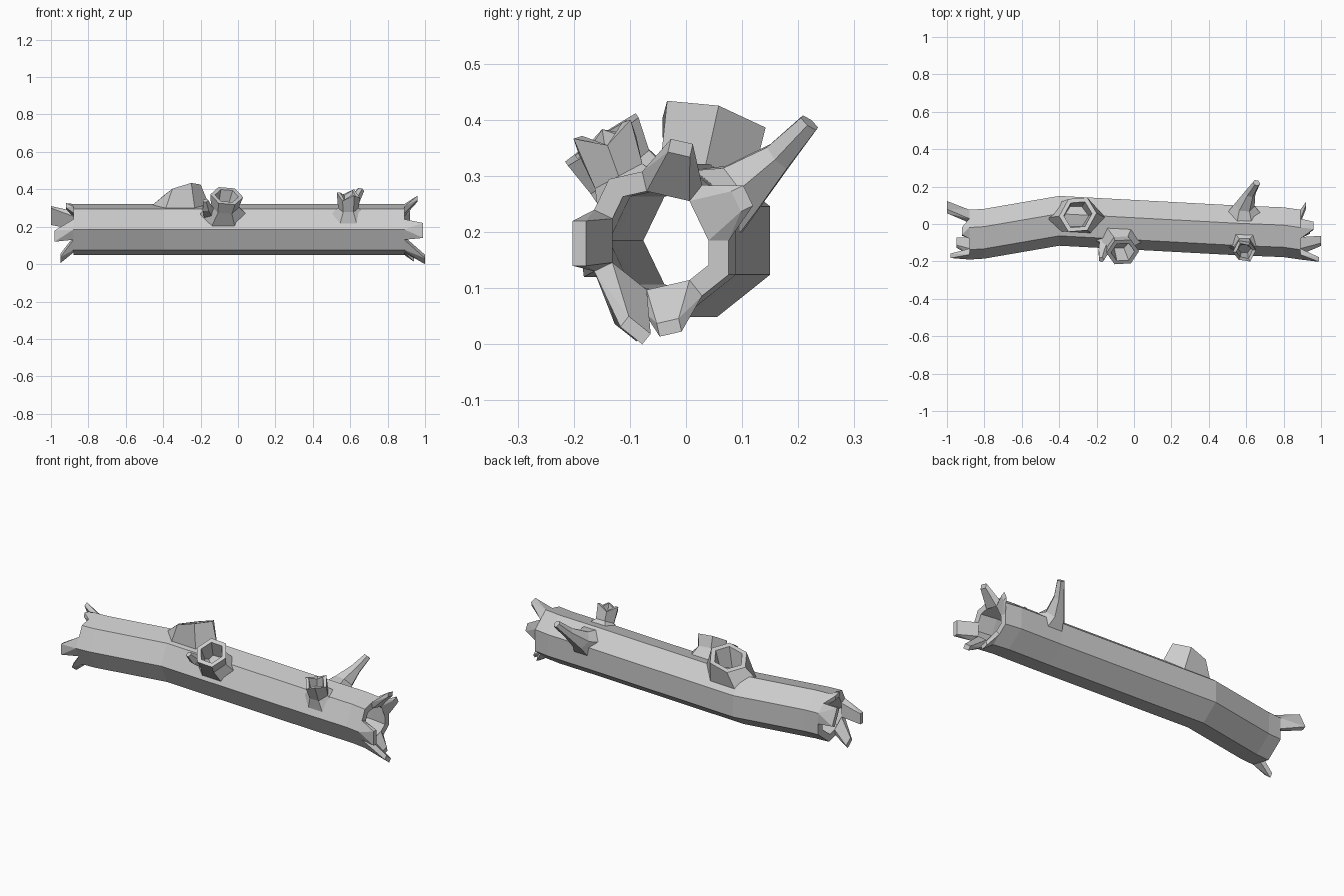
import bpy, bmesh
from math import sin, cos, radians, pi
from mathutils import Vector

cube = bpy.data.objects.get("Cube")
if cube:
    bpy.data.objects.remove(cube)

wood = bpy.data.materials.new("grey_wood")
wood.use_nodes = True
wood.diffuse_color = (0.6, 0.6, 0.6, 1)
bsdf = next(n for n in wood.node_tree.nodes if n.type == 'BSDF_PRINCIPLED')
bsdf.inputs["Base Color"].default_value = wood.diffuse_color

SIDES = 7
AXIS_Z = 0.185
# stations along the log: x, y of the centre line
PATH = [(-0.88, -0.05), (-0.8, -0.045), (-0.4, 0.024), (0.55, -0.027),
        (0.8, -0.037), (0.89, -0.05)]


def finish(bm, name):
    bmesh.ops.recalc_face_normals(bm, faces=bm.faces)
    mesh = bpy.data.meshes.new(name)
    bm.to_mesh(mesh)
    bm.free()
    mesh.materials.append(wood)
    obj = bpy.data.objects.new(name, mesh)
    bpy.context.collection.objects.link(obj)


def centre(x):
    for (x0, y0), (x1, y1) in zip(PATH, PATH[1:]):
        if x <= x1:
            break
    return Vector((x, y0 + (y1 - y0) * (x - x0) / (x1 - x0), AXIS_Z))


def radial(a):
    return Vector((0, cos(a), sin(a)))


def corner(k):
    return pi - 2 * pi * k / SIDES


def log_point(x, k, r):
    return centre(x) + radial(corner(k)) * r


def bridge(bm, rings, closed=False):
    pairs = list(zip(rings, rings[1:]))
    if closed:
        pairs.append((rings[-1], rings[0]))
    for a, b in pairs:
        n = len(a)
        for i in range(n):
            j = (i + 1) % n
            bm.faces.new((a[i], a[j], b[j], b[i]))


# hollow log: outer skin one way, inner skin back
OUTER, INNER = 0.14, 0.1
bm = bmesh.new()
xs = [p[0] for p in PATH]
stations = [(x, OUTER) for x in xs] + [(x, INNER) for x in reversed(xs)]
bridge(bm, [[bm.verts.new(log_point(x, k, r)) for k in range(SIDES)]
            for x, r in stations], closed=True)
finish(bm, "hollow_log")


# splintered ends: wedges growing out of the rim corners
def splinter(name, end_x, k, tip, width):
    bm = bmesh.new()
    for r in (OUTER, INNER):
        mid = log_point(end_x, k, r)
        pts = [mid] + [(mid + log_point(end_x, k + d, r)) / 2 for d in (-1, 1)]
        for p in pts:
            bm.verts.new(p)
    out = radial(corner(k))
    side = Vector((0, -out.z, out.y))
    for s in (-1, 1):
        for t in (-0.012, 0.012):
            bm.verts.new(Vector(tip) + side * width * s + out * t)
    bmesh.ops.convex_hull(bm, input=bm.verts)
    finish(bm, name)


LEFT_TIPS = [(0, (0.99, -0.19, 0.18), 0.04), (2, (0.96, -0.01, 0.35), 0.02),
             (3, (0.92, 0.10, 0.26), 0.02), (5, (0.94, -0.03, 0.03), 0.02),
             (6, (1.0, -0.09, 0.025), 0.025)]
RIGHT_TIPS = [(0, (-0.98, -0.17, 0.15), 0.03), (2, (-0.92, -0.04, 0.31), 0.02),
              (3, (-1.0, 0.09, 0.26), 0.05), (6, (-0.95, -0.10, 0.03), 0.025)]
for label, x, tips in (("left", xs[-1], LEFT_TIPS), ("right", xs[0], RIGHT_TIPS)):
    for k, tip, width in tips:
        splinter(f"{label}_splinter_{k}", x, k, tip, width)


# knots and branches: a base wrapped on the log, rising to a tilted rim
def stub(name, x, angle, spread_x, spread_a, rings, sides=6, hole=0.0,
         floor=0.115, jag=0.0):
    angle, spread_a = radians(angle), radians(spread_a)
    bm = bmesh.new()
    turns = [2 * pi * i / sides for i in range(sides)]
    loops = [[bm.verts.new(centre(x + spread_x * cos(t))
                           + radial(angle - spread_a * sin(t)) * 0.122)
              for t in turns]]

    def ring(c, n, r, tooth=0.0):
        n = Vector(n).normalized()
        u = (Vector((1, 0, 0)) - n * n.x).normalized()
        v = n.cross(u)
        return [bm.verts.new(Vector(c) + (u * cos(t) + v * sin(t)) * r
                             + n * tooth * (i % 2)) for i, t in enumerate(turns)]

    for c, n, r in rings:
        last = rings[-1][0] == c
        loops.append(ring(c, n, r, jag if last else 0))
    if hole:
        c, n, r = rings[-1]
        loops.append(ring(c, n, r * hole, jag))
        loops.append(ring(centre(x) + radial(angle) * floor, radial(angle),
                          r * hole * 0.8))
    bridge(bm, loops)
    bm.faces.new(loops[-1])
    finish(bm, name)


stub("large_hollow_knot", -0.31, 80, 0.16, 48,
     [((-0.3, 0.05, 0.395), (-0.3, 0.25, 0.92), 0.105)], hole=0.75)

stub("front_hollow_knot", -0.08, 140, 0.13, 42,
     [((-0.07, -0.12, 0.31), (0.1, -0.6, 0.8), 0.075),
      ((-0.06, -0.15, 0.365), (0.1, -0.55, 0.8), 0.088)],
     hole=0.72, floor=0.14)
stub("front_twig", -0.14, 140, 0.05, 18,
     [((-0.165, -0.15, 0.30), (-0.2, -0.6, 0.7), 0.03),
      ((-0.175, -0.19, 0.34), (-0.2, -0.5, 0.8), 0.016)], sides=5)

stub("jagged_knot", 0.59, 138, 0.1, 42,
     [((0.59, -0.12, 0.30), (0, -0.45, 0.85), 0.055),
      ((0.59, -0.14, 0.355), (0, -0.3, 0.9), 0.062)],
     hole=0.7, floor=0.14, jag=0.03)

stub("back_branch", 0.59, 45, 0.09, 48,
     [((0.59, 0.10, 0.28), (0.1, 0.7, 0.6), 0.055),
      ((0.62, 0.165, 0.335), (0.3, 0.7, 0.65), 0.03),
      ((0.655, 0.22, 0.395), (0.3, 0.6, 0.75), 0.02)])
